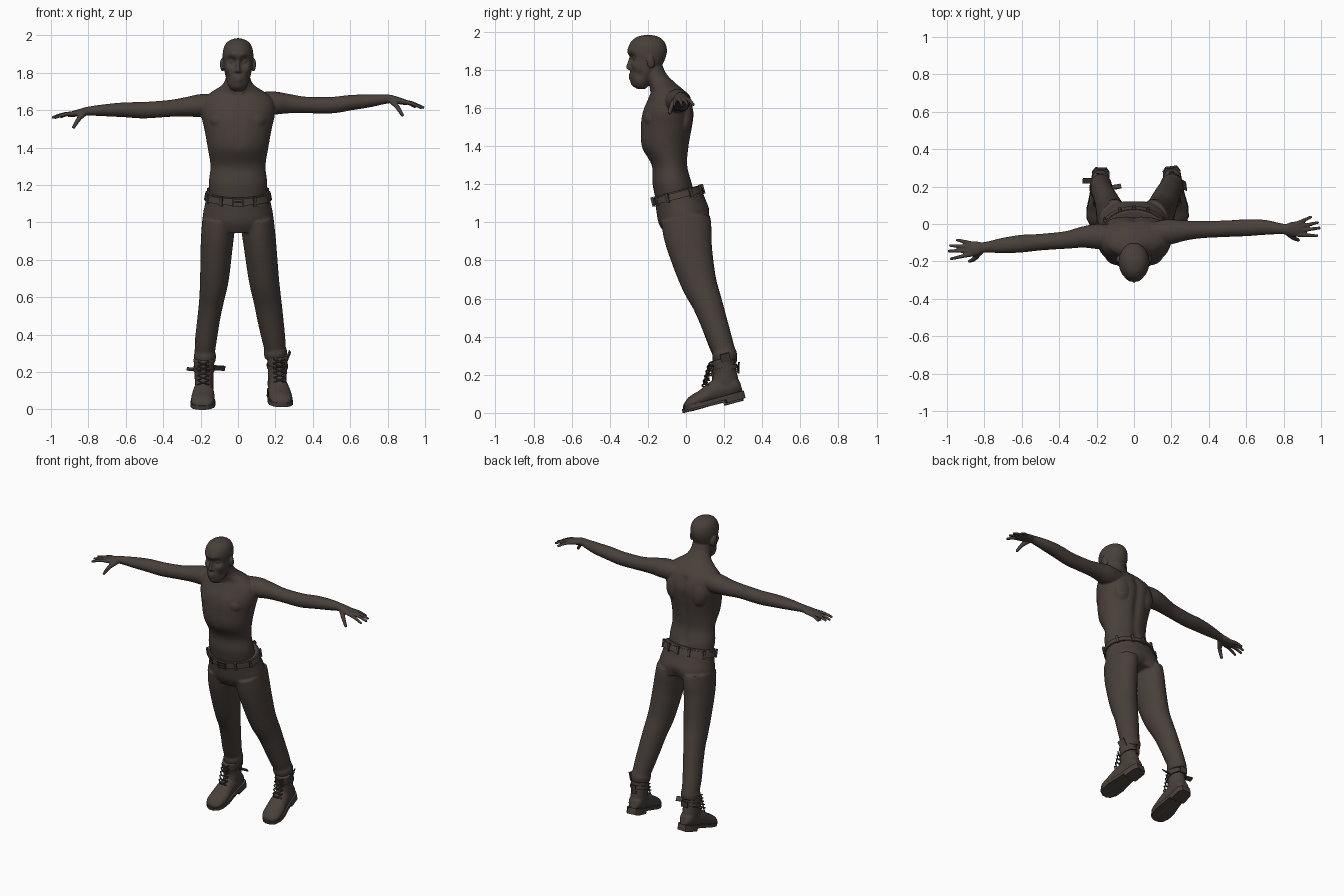
import bpy, bmesh, math
from mathutils import Vector, Matrix, Euler

cube = bpy.data.objects.get("Cube")
if cube:
    bpy.data.objects.remove(cube, do_unlink=True)

brown = bpy.data.materials.new("dark_brown")
brown.use_nodes = True
brown.diffuse_color = (0.065, 0.05, 0.042, 1)
brown.node_tree.nodes["Principled BSDF"].inputs["Base Color"].default_value = brown.diffuse_color
X, Y, Z = Vector((1, 0, 0)), Vector((0, 1, 0)), Vector((0, 0, 1))


def catmull(rows, steps):
    """Smoothly resample rows of (x, y, z, a, b)."""
    rows = [Vector(r) for r in rows]
    out = []
    for i in range(len(rows) - 1):
        p0, p1 = rows[max(i - 1, 0)], rows[i]
        p2, p3 = rows[i + 1], rows[min(i + 2, len(rows) - 1)]
        for s in range(steps):
            t = s / steps
            out.append(0.5 * (2 * p1 + (p2 - p0) * t + (2 * p0 - 5 * p1 + 4 * p2 - p3) * t * t
                              + (3 * p1 - p0 - 3 * p2 + p3) * t ** 3))
    return out + [rows[-1]]


def loft(bm, rows, u=X, normal=None, n=32, steps=5):
    """Skin elliptical rings along a path; a lies along u, b across it."""
    rows = catmull(rows, steps)
    mids = [Vector(r[:3]) for r in rows]
    rings = []
    for i, r in enumerate(rows):
        t = normal or (mids[min(i + 1, len(mids) - 1)] - mids[max(i - 1, 0)])
        t = t.normalized()
        side = (u - t * u.dot(t)).normalized()
        v = t.cross(side)
        angles = [2 * math.pi * k / n for k in range(n)]
        rings.append([bm.verts.new(mids[i] + side * (r[3] * math.cos(a)) + v * (r[4] * math.sin(a)))
                      for a in angles])
    for lo, hi in zip(rings, rings[1:]):
        for k in range(n):
            bm.faces.new((lo[k], lo[(k + 1) % n], hi[(k + 1) % n], hi[k]))
    bm.faces.new(rings[0][::-1])
    bm.faces.new(rings[-1])


def tube(bm, points, r0, r1, u=X):
    last = len(points) - 1
    loft(bm, [(*p, r0 + (r1 - r0) * i / last, r0 + (r1 - r0) * i / last)
              for i, p in enumerate(points)], u=u, n=10, steps=3)


def blob(bm, loc, size, rot=(0, 0, 0)):
    m = Matrix.LocRotScale(Vector(loc), Euler(rot), Vector(size))
    bmesh.ops.create_icosphere(bm, subdivisions=3, radius=1, matrix=m)


def box(bm, loc, size, rot=(0, 0, 0)):
    m = Matrix.LocRotScale(Vector(loc), Euler(rot), Vector(size))
    bmesh.ops.create_cube(bm, size=1, matrix=m)


def press(bm, loc, radius, push):
    """Push the surface softly around a point."""
    for v in bm.verts:
        v.co += Vector(push) * math.exp(-((v.co - Vector(loc)).length / radius) ** 2)


def finish(name, bm, voxel=None, matrix=None):
    bmesh.ops.recalc_face_normals(bm, faces=bm.faces)
    if matrix:
        bm.transform(matrix)
    mesh = bpy.data.meshes.new(name)
    bm.to_mesh(mesh)
    bm.free()
    mesh.materials.append(brown)
    ob = bpy.data.objects.new(name, mesh)
    bpy.context.collection.objects.link(ob)
    bpy.ops.object.select_all(action='DESELECT')
    ob.select_set(True)
    bpy.context.view_layer.objects.active = ob
    if voxel:
        mod = ob.modifiers.new("Merge", 'REMESH')
        mod.mode, mod.voxel_size, mod.use_smooth_shade = 'VOXEL', voxel, True
        soft = ob.modifiers.new("Soften", 'SMOOTH')
        soft.factor, soft.iterations = 0.5, 4
        bpy.ops.object.shade_smooth()
    else:
        bpy.ops.object.shade_smooth_by_angle(angle=math.radians(40))
    return ob


# Head: skull, then pressed sockets, brow, cheeks, mouth and chin
body = bmesh.new()
loft(body, [(0, -.235, 1.70, .022, .02), (0, -.237, 1.72, .045, .042), (0, -.228, 1.76, .062, .062),
            (0, -.216, 1.80, .071, .075), (0, -.203, 1.85, .078, .09), (0, -.203, 1.90, .082, .103),
            (0, -.201, 1.945, .072, .09), (0, -.2, 1.973, .046, .058), (0, -.2, 1.985, .008, .01)],
     normal=Z, n=72, steps=8)
press(body, (0, -.30, 1.72), .025, (0, -.012, 0))
press(body, (0, -.295, 1.765), .02, (0, -.012, 0))
press(body, (0, -.31, 1.764), .007, (0, .012, 0))
for s in (-1, 1):
    press(body, (s * .034, -.285, 1.862), .022, (0, .024, 0))
    press(body, (s * .03, -.305, 1.893), .02, (0, -.008, 0))
    press(body, (s * .05, -.265, 1.825), .022, (s * .006, -.008, 0))
    press(body, (s * .058, -.25, 1.775), .022, (-s * .007, .006, 0))
    blob(body, (s * .033, -.265, 1.862), (.014, .014, .013))
    blob(body, (s * .084, -.185, 1.842), (.011, .022, .036), (.2, 0, s * .35))
    blob(body, (s * .011, -.292, 1.808), (.009, .011, .008))
loft(body, [(0, -.282, 1.875, .008, .012), (0, -.294, 1.84, .009, .013),
            (0, -.3, 1.812, .013, .014), (0, -.294, 1.80, .009, .009)], normal=Z, n=16)

# Torso and neck
loft(body, [(0, -.05, 1.08, .14, .10), (0, -.07, 1.20, .156, .105), (0, -.085, 1.30, .147, .095),
            (0, -.108, 1.40, .162, .126), (0, -.102, 1.50, .18, .138), (0, -.093, 1.58, .197, .136),
            (0, -.088, 1.65, .19, .11), (0, -.098, 1.695, .145, .085), (0, -.13, 1.735, .085, .07),
            (0, -.165, 1.78, .064, .062), (0, -.19, 1.84, .062, .06)], normal=Z, n=72, steps=8)
for i in range(13):
    press(body, (0, .03, 1.22 + i * .035), .026, (0, -.011, 0))
for i in range(6):
    press(body, (0, -.24, 1.42 + i * .04), .025, (0, .005, 0))
for s in (-1, 1):
    blob(body, (s * .085, -.01, 1.55), (.065, .045, .09))
    blob(body, (s * .078, -.172, 1.545), (.075, .05, .055))
    tube(body, [(s * .055, -.17, 1.77), (s * .035, -.18, 1.73), (s * .012, -.175, 1.68)], .014, .012)

# Arms and hands
right_arm = [(-.1, -.07, 1.625, .06, .06), (-.19, -.067, 1.625, .067, .062), (-.27, -.07, 1.618, .057, .053),
             (-.36, -.085, 1.61, .047, .045), (-.5, -.097, 1.60, .044, .044), (-.6, -.105, 1.602, .047, .04),
             (-.7, -.115, 1.6, .041, .033), (-.8, -.125, 1.595, .028, .024), (-.84, -.13, 1.588, .038, .02),
             (-.89, -.137, 1.578, .041, .015), (-.91, -.139, 1.573, .03, .01)]
left_arm = [(.1, -.05, 1.635, .06, .06), (.19, -.042, 1.638, .067, .062), (.27, -.035, 1.635, .054, .052),
            (.36, -.03, 1.628, .046, .044), (.5, -.025, 1.627, .044, .044), (.6, -.02, 1.64, .045, .041),
            (.7, -.018, 1.65, .04, .035), (.8, -.027, 1.66, .028, .024), (.84, -.028, 1.655, .038, .02),
            (.89, -.025, 1.643, .041, .015), (.91, -.024, 1.638, .03, .01)]
for s, rows, yaw, drop in ((-1, right_arm, -.026, .012), (1, left_arm, 0, 0)):
    loft(body, rows, u=Y, n=28)
    wrist = Vector(rows[7][:3])
    tips = ((.15, .067, -.045), (.187, .036, -.044), (.196, .006, -.048), (.183, -.036, -.049))
    for k, (dx, dy, dz) in enumerate(tips):
        base = wrist + Vector((s * .075, .03 - k * .02 + yaw * .3, -.012))
        tip = wrist + Vector((s * dx, dy + yaw, dz + drop))
        knee = base.lerp(tip, .5) + Z * .006
        tube(body, [base, knee, tip], .0125, .008, u=Y)
    thumb = [(.015, -.012, -.005), (.05, -.045 + yaw * .5, -.04), (.082, -.06 + yaw * .6, -.092)]
    tube(body, [wrist + Vector((s * a, b, c)) for a, b, c in thumb], .018, .009, u=Y)
finish("bare_body", body, .0048)

# Trousers: tilted pelvis, two legs with bunched ankles
tilt = Vector((0, -.26, 1)).normalized()
pants = bmesh.new()
loft(pants, [(0, -.046, 1.165, .166, .125), (0, -.03, 1.10, .176, .131), (0, -.012, 1.03, .188, .136),
             (0, 0, .97, .17, .115)], normal=tilt, n=48)
right_leg = [(-.1, -.008, 1.02, .09, .125), (-.112, .012, .9, .087, .12), (-.126, .062, .7, .077, .096),
             (-.142, .11, .58, .066, .08), (-.156, .142, .49, .061, .072), (-.172, .18, .37, .058, .064),
             (-.177, .2, .31, .055, .06), (-.177, .203, .285, .06, .065), (-.178, .21, .25, .054, .058)]
left_leg = [(.1, -.008, 1.02, .09, .125), (.115, .012, .9, .088, .12), (.138, .062, .7, .081, .096),
            (.158, .11, .58, .074, .08), (.172, .142, .49, .07, .072), (.19, .18, .38, .063, .064),
            (.197, .197, .33, .058, .06), (.2, .203, .305, .063, .065), (.2, .21, .27, .056, .058)]
for rows in (right_leg, left_leg):
    loft(pants, rows)
    s = 1 if rows is left_leg else -1
    for k, z in enumerate((.66, .62, .45, .40, .35)):
        press(pants, (s * (.27 - z * .16), .37 - z * .52, z), .022, (0, -.007 if k % 2 else .007, 0))
    press(pants, (s * .09, .11, 1.0), .08, (0, .012, 0))
press(pants, (0, .13, 1.0), .04, (0, -.02, 0))
finish("trousers", pants, .0065)

# Belt with loops and square buckle
centre = Vector((0, -.042, 1.142))
belt = bmesh.new()
loft(belt, [(*(centre + tilt * h), .178 - h * .2, .134 - h * .2) for h in (-.018, .018)],
     normal=tilt, n=64, steps=1)
finish("belt", belt)
loops = bmesh.new()
back = tilt.cross(X)
pitch = math.atan(.26)
for deg in (30, 65, 90, 115, 150, 205, 240, 300, 335):
    a = math.radians(deg)
    at = centre + X * (.18 * math.cos(a)) + back * (.136 * math.sin(a))
    facing = math.atan2(math.sin(a) / .136, math.cos(a) / .18)
    turn = Matrix.Rotation(pitch, 4, 'X') @ Matrix.Rotation(facing, 4, 'Z')
    box(loops, at, (.012, .016, .052), turn.to_euler())
finish("belt_loops", loops)
buckle = bmesh.new()
front = centre - back * .137
for s in (-1, 1):
    box(buckle, front + X * (s * .025), (.008, .014, .05), (pitch, 0, 0))
    box(buckle, front + tilt * (s * .021), (.058, .014, .008), (pitch, 0, 0))
box(buckle, front, (.04, .012, .006), (pitch, 0, 0))
finish("belt_buckle", buckle)

# Boots, modelled flat with the heel at the origin, then pitched toe-down
for side, s, heel, yaw in (("right", -1, (-.176, .298, .07), -.05), ("left", 1, (.198, .305, .084), .12)):
    place = Matrix.LocRotScale(Vector(heel), Euler((.262, 0, yaw)), None)
    boot = bmesh.new()
    loft(boot, [(0, -.002, .055, .025, .03), (0, -.03, .07, .046, .052), (0, -.1, .07, .05, .06),
                (0, -.16, .066, .056, .055), (0, -.22, .052, .063, .042), (0, -.275, .044, .06, .034),
                (0, -.305, .036, .044, .022), (0, -.316, .032, .02, .01)], normal=-Y)
    loft(boot, [(0, -.068, .05, .046, .06), (0, -.075, .10, .05, .07), (0, -.066, .15, .051, .062),
                (0, -.058, .20, .055, .06), (0, -.055, .225, .057, .06)], normal=Z)
    finish(side + "_boot", boot, .0055, place)
    # Sole outline and heel block
    sole = bmesh.new()
    half = ((.03, .003), (.047, -.02), (.05, -.1), (.057, -.16), (.067, -.22), (.063, -.275), (.045, -.308), (.018, -.322))
    for z0, z1, outline in ((.012, .034, half), (-.006, .02, half[:3])):
        loop = [(x, y) for x, y in outline] + [(-x, y) for x, y in reversed(outline)]
        face = sole.faces.new([sole.verts.new((x, y, z0)) for x, y in loop])
        up = bmesh.ops.extrude_face_region(sole, geom=[face])["geom"]
        bmesh.ops.translate(sole, vec=(0, 0, z1 - z0), verts=[g for g in up if isinstance(g, bmesh.types.BMVert)])
    finish(side + "_boot_sole", sole, None, place)
    # Criss-cross laces and tongue
    laces = bmesh.new()
    for k in range(5):
        y, z = -.178 + k * .013, .118 + k * .022
        for d in (-1, 1):
            tube(laces, [(-.03 * d, y + .008, z - .008), (0, y - .01, z + .008), (.03 * d, y + .01, z + .016)], .004, .004, u=Z)
    finish(side + "_boot_laces", laces, None, place)
    # Loose ankle straps
    strap = bmesh.new()
    loft(strap, [(0, -.06, .158, .056, .068), (0, -.06, .18, .057, .067)], normal=Z, steps=1)
    if s < 0:
        box(strap, (.075, -.055, .172), (.075, .006, .032), (.5, .12, .2))
        box(strap, (-.07, -.03, .158), (.05, .03, .006), (.2, .1, 0))
        box(strap, (.0, .014, .165), (.05, .006, .04), (-.3, 0, 0))
    else:
        box(strap, (.058, -.05, .222), (.006, .05, .055), (0, .35, 0))
        box(strap, (0, .012, .155), (.028, .006, .06), (-.3, 0, 0))
    finish(side + "_boot_strap", strap, None, place)
